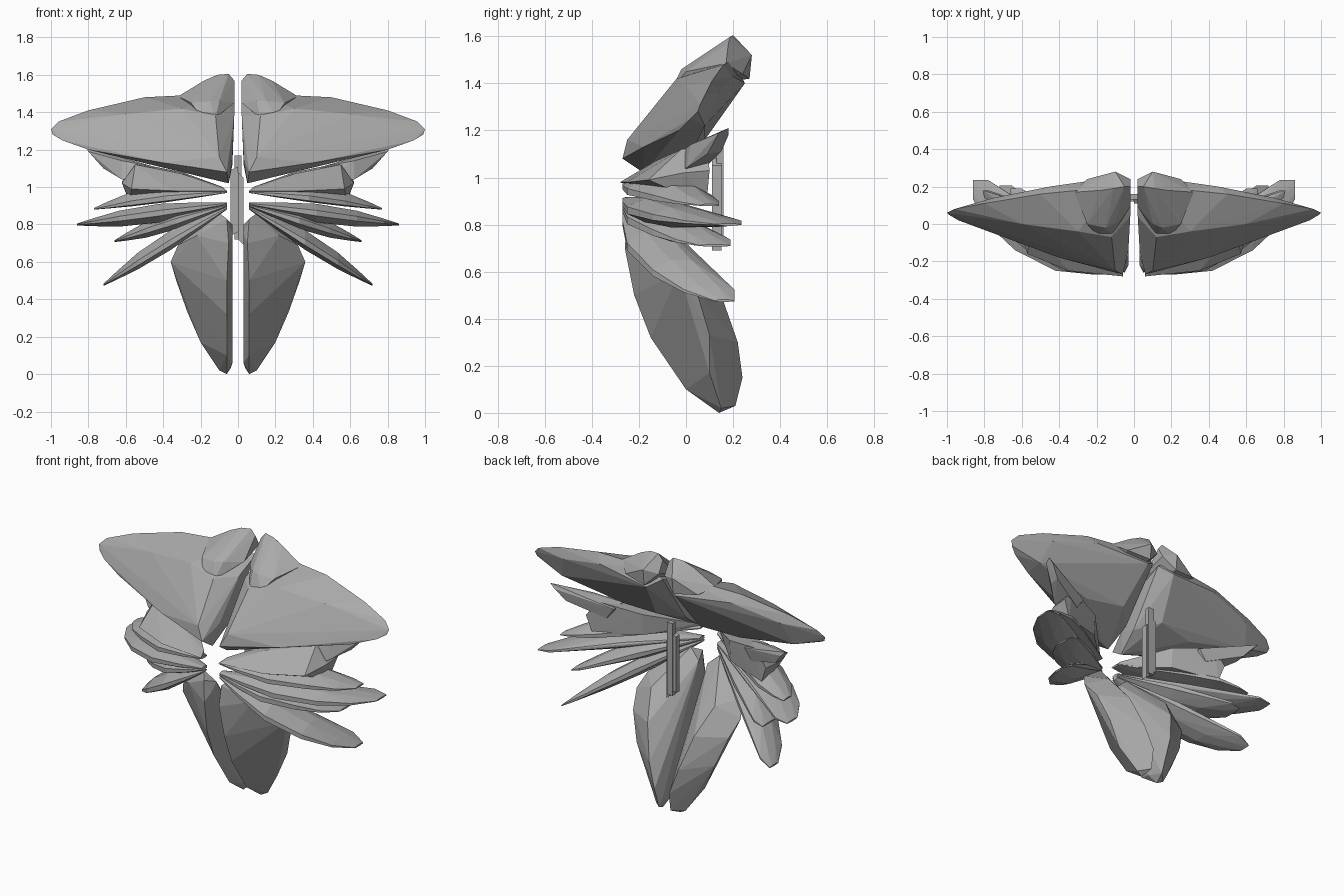
import bpy, bmesh

grey = bpy.data.materials.new("plain_grey")
grey.diffuse_color = (0.4, 0.4, 0.4, 1)


def add_hulls(name, groups, mirror=True):
    """One object made of one faceted convex body per point group."""
    bm = bmesh.new()
    for pts in groups:
        verts = [bm.verts.new(p) for p in pts]
        res = bmesh.ops.convex_hull(bm, input=verts)
        junk = set(res["geom_interior"]) | set(res["geom_unused"])
        junk = [v for v in junk if isinstance(v, bmesh.types.BMVert) and v.is_valid]
        bmesh.ops.delete(bm, geom=junk, context='VERTS')
    bmesh.ops.recalc_face_normals(bm, faces=bm.faces)
    me = bpy.data.meshes.new(name)
    bm.to_mesh(me)
    bm.free()
    me.materials.append(grey)
    ob = bpy.data.objects.new(name, me)
    bpy.context.collection.objects.link(ob)
    if mirror:
        ob.modifiers.new("mirror", 'MIRROR')
    return ob


def leaf(root_z, tip_x, tip_z, up, down, tip_y):
    """Points of a thick blade sweeping outward and back to its tip."""
    y0, y1 = tip_y
    rows = [(0, -0.27, -0.22, 0.15), (0.2, -0.27, -0.13, 0.6),
            (0.45, -0.25, 0.0, 1), (0.72, -0.14, 0.11, 0.85),
            (0.9, (y0 - 0.14) / 2, y1, 0.4), (1, y0, y1, 0.1)]
    pts = []
    for t, front, back, k in rows:
        x = 0.06 + t * (tip_x - 0.06)
        z = root_z + t * (tip_z - root_z)
        for f, e in ((0, 0.3), (0.3, 1), (0.65, 1), (1, 0.3)):
            y = front + f * (back - front)
            pts += [(x, y, z + up * k * e), (x, y, z - down * k * e)]
    return pts


# upper wings: thick slanted blade with a bevelled inner edge, plus a shoulder lump
wing = [(0.06, -0.27, 1.08), (0.1, -0.25, 1.16), (0.05, -0.18, 1.02),
        (0.4, -0.18, 1.13), (0.8, -0.03, 1.2), (0.94, 0.02, 1.25),
        (0.4, 0.04, 1.14), (0.8, 0.08, 1.22), (0.03, -0.04, 1.12),
        (0.15, 0.08, 1.16), (0.03, -0.14, 1.15), (0.02, 0.04, 1.38),
        (0.12, -0.07, 1.38), (0.3, -0.04, 1.42), (0.6, 0.0, 1.39),
        (1.0, 0.06, 1.31), (0.99, 0.05, 1.28), (0.96, 0.08, 1.35),
        (0.8, 0.11, 1.41), (0.5, 0.16, 1.48), (0.3, 0.17, 1.48),
        (0.1, 0.2, 1.5), (0.02, 0.2, 1.45), (0.1, 0.25, 1.4),
        (0.45, 0.2, 1.43), (0.75, 0.14, 1.36)]
shoulder = [(0.02, 0.2, 1.57), (0.05, 0.2, 1.605), (0.11, 0.19, 1.6),
            (0.18, 0.18, 1.57), (0.32, 0.17, 1.485), (0.02, 0.24, 1.5),
            (0.1, 0.28, 1.52), (0.1, 0.27, 1.42), (0.25, 0.24, 1.44),
            (0.02, 0.09, 1.45), (0.1, 0.0, 1.46), (0.15, -0.02, 1.46),
            (0.25, 0.0, 1.45), (0.12, -0.06, 1.37), (0.2, -0.06, 1.38)]
add_hulls("upper_wing", [wing, shoulder])

# middle wings: a swelling web that splits into an upper and a lower point
web = [(0.06, -0.28, 0.98), (0.06, -0.25, 0.97), (0.08, -0.22, 1.0),
       (0.35, -0.25, 0.98), (0.57, -0.16, 0.99), (0.3, -0.13, 1.07),
       (0.55, -0.02, 1.12), (0.62, -0.01, 1.02), (0.58, -0.02, 0.93),
       (0.35, -0.14, 0.95), (0.3, 0.0, 1.08), (0.55, 0.09, 1.13),
       (0.3, -0.01, 0.95), (0.58, 0.09, 0.92), (0.62, 0.1, 1.03)]
upper_point = [(0.45, -0.05, 1.03), (0.45, -0.02, 1.11), (0.45, 0.07, 1.1),
               (0.5, 0.07, 1.03), (0.62, 0.0, 1.04), (0.62, 0.02, 1.14),
               (0.72, 0.09, 1.1), (0.7, 0.13, 1.17), (0.72, 0.15, 1.11),
               (0.8, 0.14, 1.19), (0.81, 0.18, 1.21), (0.78, 0.18, 1.18)]
lower_point = leaf(0.97, 0.77, 0.88, 0.08, 0.01, (0.06, 0.14))
add_hulls("middle_wing", [web, upper_point, lower_point])

# lower feathers: fanned blades
add_hulls("side_feather", [leaf(0.91, 0.86, 0.8, 0.05, 0.05, (0.13, 0.235))])
add_hulls("short_feather", [leaf(0.9, 0.66, 0.71, 0.06, 0.04, (0.06, 0.19))])
add_hulls("long_feather", [leaf(0.885, 0.72, 0.475, 0.07, 0.035, (0.12, 0.205))])

# tail leaves: thick hanging blades, thin at the inner edge, ridged behind
tail = [(0.06, -0.25, 0.83), (0.1, -0.19, 0.86), (0.05, -0.26, 0.7),
        (0.06, -0.22, 0.5), (0.06, -0.15, 0.32), (0.06, 0.0, 0.1),
        (0.06, 0.14, 0.0), (0.1, 0.15, 0.02), (0.04, 0.21, 0.03),
        (0.03, 0.1, 0.06), (0.03, 0.19, 0.08), (0.03, 0.07, 0.25),
        (0.03, -0.05, 0.5), (0.03, -0.17, 0.8), (0.03, -0.22, 0.75),
        (0.05, 0.24, 0.15), (0.1, 0.22, 0.3), (0.16, 0.15, 0.5),
        (0.22, 0.03, 0.66), (0.2, 0.1, 0.17), (0.27, 0.1, 0.33),
        (0.33, 0.05, 0.5), (0.36, -0.03, 0.6), (0.32, -0.08, 0.69),
        (0.22, -0.17, 0.74)]
add_hulls("tail_leaf", [tail])


def bar(x0, x1, y0, y1, z0, z1, slant=0.0):
    return [(x, y, z + slant * (x == x1))
            for x in (x0, x1) for y in (y0, y1) for z in (z0, z1)]


# centre spine: stacked slim bars, uneven left to right
add_hulls("centre_spine", [bar(-0.02, 0.02, 0.13, 0.16, 0.72, 1.17),
                           bar(-0.04, 0.0, 0.12, 0.155, 0.74, 1.09, 0.02),
                           bar(0.0, 0.03, 0.11, 0.15, 0.72, 1.08, -0.03)],
          mirror=False)
